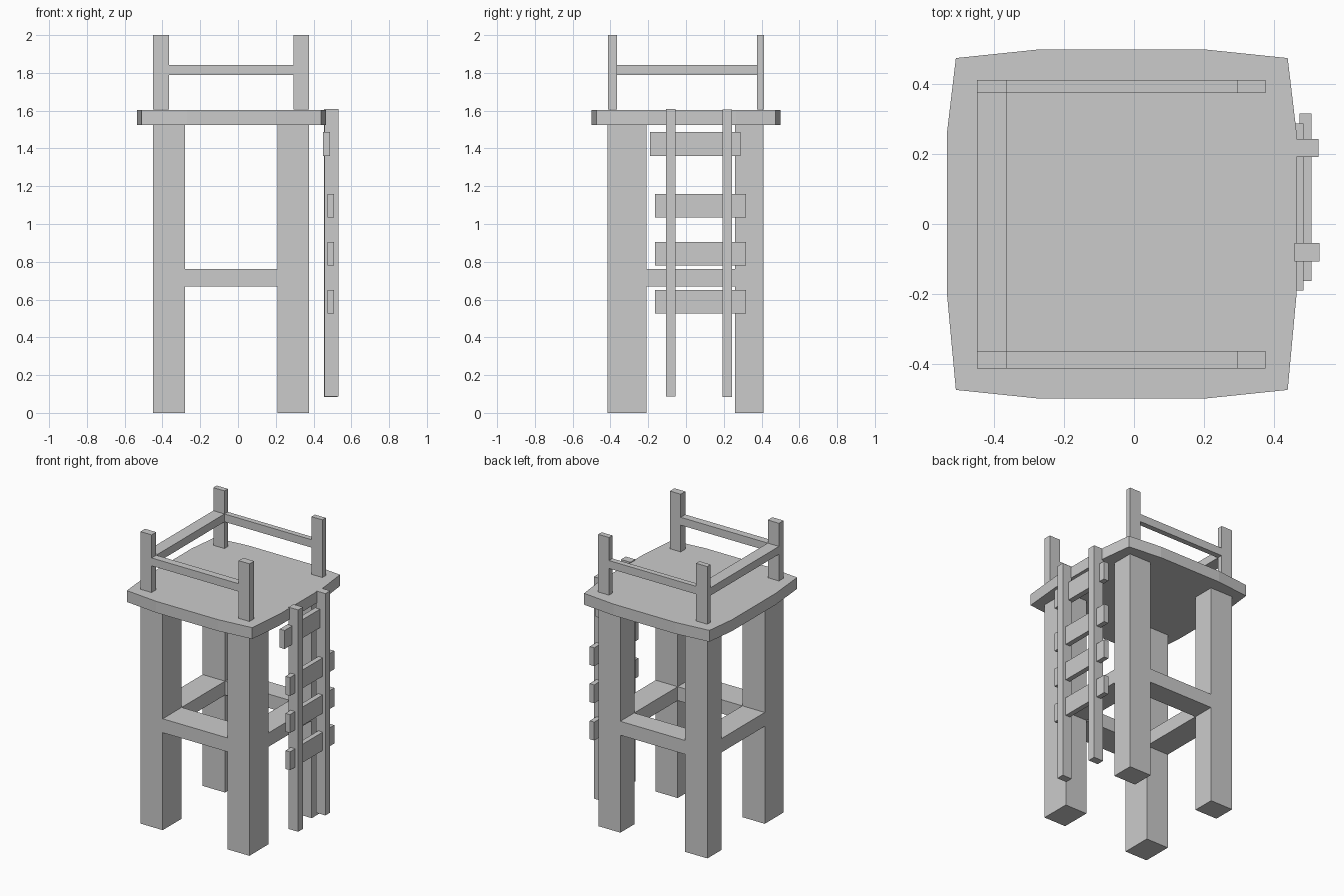
import bpy, bmesh

if "Cube" in bpy.data.objects:
    bpy.data.objects.remove(bpy.data.objects["Cube"])


def prism(name, outline, z0, z1):
    """Extrude a counter-clockwise xy outline from z0 to z1."""
    bm = bmesh.new()
    face = bm.faces.new([bm.verts.new((x, y, z0)) for x, y in outline])
    ext = bmesh.ops.extrude_face_region(bm, geom=[face])
    verts = [g for g in ext["geom"] if isinstance(g, bmesh.types.BMVert)]
    bmesh.ops.translate(bm, verts=verts, vec=(0, 0, z1 - z0))
    bmesh.ops.recalc_face_normals(bm, faces=bm.faces)
    mesh = bpy.data.meshes.new(name)
    bm.to_mesh(mesh)
    bm.free()
    obj = bpy.data.objects.new(name, mesh)
    bpy.context.collection.objects.link(obj)
    return obj


def box(name, x, y, z):
    return prism(name, [(x[0], y[0]), (x[1], y[0]), (x[1], y[1]), (x[0], y[1])], *z)


# Leg and post spans on each axis
leg_x = {"left": (-0.45, -0.28), "right": (0.21, 0.377)}
leg_y = {"front": (-0.415, -0.21), "back": (0.26, 0.411)}
post_x = {"left": (-0.45, -0.365), "right": (0.295, 0.377)}
post_y = {"front": (-0.414, -0.364), "back": (0.375, 0.412)}
brace_z, rail_z = (0.668, 0.763), (1.788, 1.842)

# Legs and guard posts
for fb in ("front", "back"):
    for lr in ("left", "right"):
        box(f"{fb}_{lr}_leg", leg_x[lr], leg_y[fb], (0, 1.525))
        box(f"{fb}_{lr}_post", post_x[lr], post_y[fb], (1.605, 2.0))

# Braces between the legs, as deep as the legs
for fb, y in leg_y.items():
    box(f"{fb}_brace", (leg_x["left"][1], leg_x["right"][0]), y, brace_z)
for lr, x in leg_x.items():
    box(f"{lr}_brace", x, (leg_y["front"][1], leg_y["back"][0]), brace_z)

# Guard rails on three sides, open towards the ladder
for fb, y in post_y.items():
    box(f"{fb}_guard_rail", (post_x["left"][1], post_x["right"][0]), y, rail_z)
box("left_guard_rail", post_x["left"], (post_y["front"][1], post_y["back"][0]), rail_z)

# Platform with slightly bowed sides
prism("platform", [(-0.27, -0.5), (0.2, -0.5), (0.44, -0.475), (0.465, -0.205),
                   (0.465, 0.265), (0.44, 0.475), (0.2, 0.5), (-0.27, 0.5),
                   (-0.51, 0.475), (-0.535, 0.265), (-0.535, -0.205),
                   (-0.51, -0.475)], 1.525, 1.603)

# Ladder uprights
box("ladder_front_upright", (0.459, 0.531), (-0.107, -0.055), (0.088, 1.608))
box("ladder_back_upright", (0.456, 0.528), (0.192, 0.244), (0.085, 1.605))

# Ladder rungs, the top one shifted inwards
box("ladder_top_rung", (0.449, 0.486), (-0.19, 0.288), (1.36, 1.487))
for i, z in enumerate((0.525, 0.78, 1.034)):
    box(f"ladder_rung_{i + 1}", (0.474, 0.508), (-0.163, 0.317), (z, z + 0.126))
